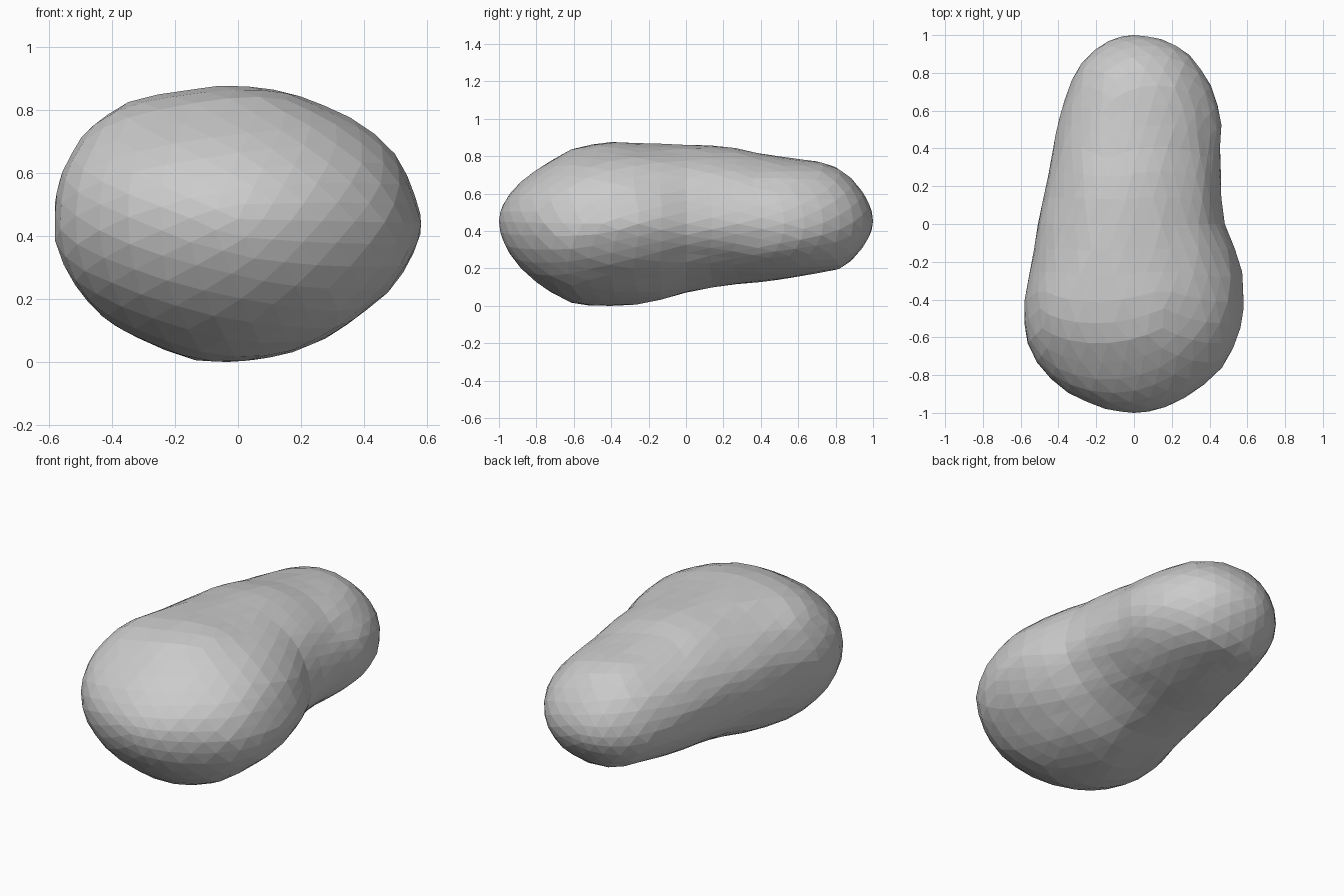
import bpy, bmesh, math
from mathutils import Matrix, Vector, noise

if "Cube" in bpy.data.objects:
    bpy.data.objects.remove(bpy.data.objects["Cube"])

# Profile along y: (y, left, right, down, up) scale relative to a unit sphere
PROFILE = [
    (-1.00, .72, .66, .51, .42), (-.88, .78, .70, .54, .455),
    (-.75, .76, .73, .55, .46), (-.60, .71, .69, .55, .485),
    (-.40, .63, .64, .497, .457), (-.20, .54, .571, .444, .42),
    (0.00, .505, .485, .38, .405), (.20, .47, .464, .347, .405),
    (.40, .47, .496, .355, .39), (.57, .475, .56, .365, .405),
    (.70, .49, .59, .39, .45), (.85, .53, .63, .465, .50),
    (1.00, .54, .72, .42, .46)]


def scales(y):
    for a, b in zip(PROFILE, PROFILE[1:]):
        if y <= b[0]:
            t = (y - a[0]) / (b[0] - a[0])
            return [p + (q - p) * t for p, q in zip(a[1:], b[1:])]
    return PROFILE[-1][1:]


def fullness(u, w, y):
    """Superellipse exponent per quadrant; lower right side is flattened."""
    middle = math.exp(-((y + .15) / .55) ** 4)
    if w > 0:
        return 2 + (.1 if u > 0 else .15) * middle
    return 2 + (-.36 if u > 0 else .08) * middle


# Faceted rock body: large front lobe, neck, smaller back lobe
bm = bmesh.new()
bmesh.ops.create_icosphere(bm, subdivisions=4, radius=1,
                           matrix=Matrix.Rotation(math.radians(90), 4, 'X'))
for v in bm.verts:
    u, y, w = v.co
    y = max(-1, min(1, y))
    left, right, down, up = scales(y)
    s = math.hypot(u, w)
    n = fullness(u, w, y)
    if s > 1e-5:
        k = s / (abs(u) ** n + abs(w) ** n) ** (1 / n)
        u, w = u * k, w * k
    lobe = math.exp(-((y + .45) / .4) ** 2)
    x = u * (right if u > 0 else left) - .03 * max(w, 0) * lobe
    z = .46 + w * (up if w > 0 else down) - .015 * u
    f = 1 + .022 * noise.noise(v.co * 3.5 + Vector((4, 7, 2)))
    v.co = (x * f, y, .46 + (z - .46) * f)

# Rest on the ground and centre across x
lo = min(v.co.z for v in bm.verts)
mid = (min(v.co.x for v in bm.verts) + max(v.co.x for v in bm.verts)) / 2
bmesh.ops.translate(bm, verts=bm.verts, vec=(-mid, 0, -lo))
me = bpy.data.meshes.new("asteroid_rock")
bm.to_mesh(me)
bm.free()
bpy.context.collection.objects.link(bpy.data.objects.new("asteroid_rock", me))
